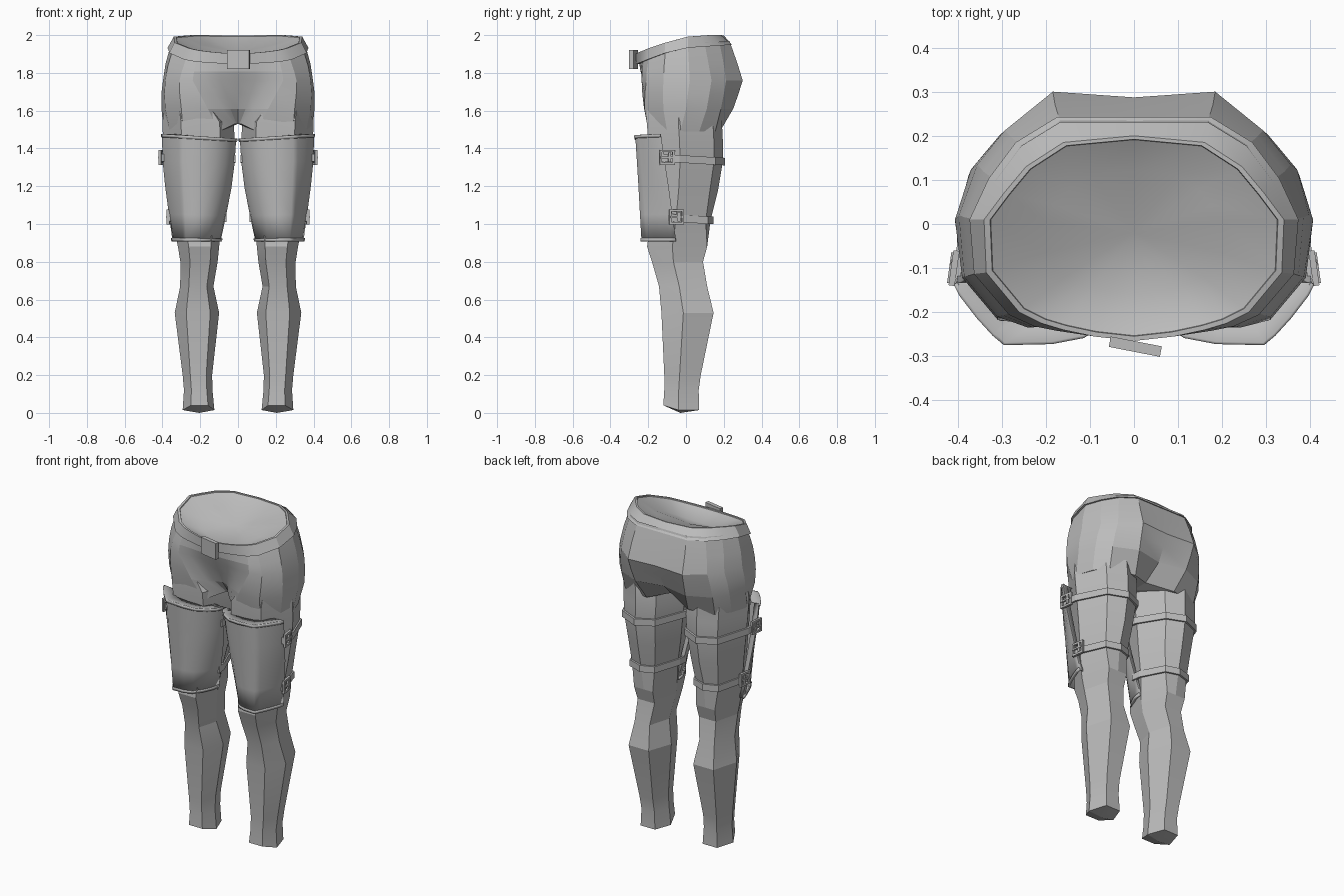
import bpy, bmesh, math
from mathutils import Matrix, Vector

if "Cube" in bpy.data.objects:
    bpy.data.objects.remove(bpy.data.objects["Cube"])

grey = bpy.data.materials.new("plain_grey")
grey.diffuse_color = (0.5, 0.5, 0.5, 1)
grey.use_nodes = True
grey.node_tree.nodes["Principled BSDF"].inputs["Base Color"].default_value = grey.diffuse_color


def finish(name, bm, smooth=None, mirror=False, thick=0):
    bmesh.ops.recalc_face_normals(bm, faces=bm.faces)
    me = bpy.data.meshes.new(name)
    bm.to_mesh(me)
    bm.free()
    me.materials.append(grey)
    ob = bpy.data.objects.new(name, me)
    bpy.context.collection.objects.link(ob)
    if thick:
        m = ob.modifiers.new("thickness", "SOLIDIFY")
        m.thickness, m.offset = thick, 0
    if mirror:
        m = ob.modifiers.new("mirror", "MIRROR")
        m.use_mirror_merge = False
    if smooth:
        bpy.ops.object.select_all(action="DESELECT")
        ob.select_set(True)
        bpy.context.view_layer.objects.active = ob
        bpy.ops.object.shade_smooth_by_angle(angle=math.radians(smooth))
    return ob


def loft(rings, closed=True, wrap=False):
    """Skin a list of equal-length rings; returns the bmesh and its vertex rows."""
    bm = bmesh.new()
    rows = [[bm.verts.new(p) for p in r] for r in rings]
    n = len(rows[0])
    pairs = list(zip(rows, rows[1:])) + ([(rows[-1], rows[0])] if wrap else [])
    for a, b in pairs:
        for i in range(n if closed else n - 1):
            j = (i + 1) % n
            bm.faces.new((a[i], a[j], b[j], b[i]))
    return bm, rows


def fan(bm, row, centre):
    c = bm.verts.new(centre)
    for i in range(len(row)):
        bm.faces.new((row[i], row[(i + 1) % len(row)], c))


def lerp_table(table, t):
    for a, b in zip(table, table[1:]):
        if (a[0] - t) * (b[0] - t) <= 0:
            f = (t - a[0]) / (b[0] - a[0])
            return [u + (v - u) * f for u, v in zip(a, b)]
    return list(table[0] if abs(t - table[0][0]) < abs(t - table[-1][0]) else table[-1])


def box(bm, size, centre, rot=Matrix()):
    m = Matrix.Translation(centre) @ rot @ Matrix.Diagonal((*size, 1))
    bmesh.ops.create_cube(bm, size=1, matrix=m)


# ---- pelvis: half rings run from front centre round the +x side to back centre
WAIST = [(0, -.265), (.09, -.255), (.16, -.24), (.21, -.225), (.26, -.2), (.335, -.11),
         (.34, .01), (.295, .07), (.245, .13), (.16, .185), (0, .2)]
UNDER = [(0, -.255), (.09, -.247), (.17, -.235), (.22, -.225), (.275, -.2), (.352, -.11),
         (.362, .01), (.32, .1), (.26, .18), (.17, .235), (0, .235)]
HIP = [(0, -.22), (.09, -.225), (.17, -.23), (.24, -.235), (.31, -.21), (.385, -.12),
       (.397, .02), (.355, .135), (.293, .212), (.184, .3), (0, .287)]
SEAT = [(0, -.15), (.04, -.165), (.08, -.185), (.16, -.222), (.3, -.22), (.385, -.12),
        (.405, .0), (.375, .11), (.31, .185), (.17, .25), (0, .215)]
CROTCH = [(0, -.09), (.008, -.1), (.016, -.12), (.1, -.19), (.29, -.198), (.36, -.1),
          (.394, -.03), (.36, .07), (.305, .155), (.14, .18), (0, .1)]
BELT_TOP = [(-.27, 1.9), (-.2, 1.93), (-.1, 1.963), (.01, 1.992), (.13, 2.0), (.19, 2.0), (.25, 1.99)]
BELT_LOW = [(-.27, 1.84), (-.2, 1.87), (-.1, 1.908), (.01, 1.933), (.25, 1.95)]


def full(half, z, s=1.0, drop=0.0):
    """Mirror a half ring; z is a height, or a table of heights along y."""
    pts = half + [(-x, y) for x, y in reversed(half[1:-1])]
    return [(x * s, y * s, (lerp_table(z, y)[1] if isinstance(z, list) else z) - drop)
            for x, y in pts]


def between(a, b):
    return [((p[0] + q[0]) / 2, (p[1] + q[1]) / 2) for p, q in zip(a, b)]


upper_hip = [(y, z * .5 + .88) for y, z in BELT_LOW]
low_ring = [(x, y, 1.53 if abs(x) < .02 else 1.49) for x, y, _ in full(CROTCH, 0)]
bm, rows = loft([full(UNDER, BELT_LOW, .98, -.02), full(between(UNDER, HIP), upper_hip, 1.012),
                 full(HIP, 1.76), full(between(HIP, SEAT), 1.69, 1.012), full(SEAT, 1.61),
                 low_ring])
fan(bm, rows[-1], (0, 0, 1.53))
finish("pelvis", bm, 12)

# waist band and the dished top inside it
bm, rows = loft([full(WAIST, BELT_TOP, .95, .012), full(WAIST, BELT_TOP, .96), full(WAIST, BELT_TOP),
                 full(UNDER, BELT_LOW, 1.03), full(UNDER, BELT_LOW, .97)])
finish("belt", bm, 25)
bm, rows = loft([full(WAIST, BELT_TOP, .955, .006), full(WAIST, BELT_TOP, .6, .05)])
fan(bm, rows[-1], (0, -.02, 1.905))
finish("waist_cap", bm, 60)

bm = bmesh.new()
box(bm, (.118, .024, .1), (.003, -.278, 1.87), Matrix.Rotation(math.radians(-11), 4, "Z"))
finish("belt_buckle", bm)

# ---- legs: z, inner x, outer x, front y, back y, depth of the back corners
LEG = [(1.62, .09, .39, -.205, .19, .88), (1.54, .022, .4, -.208, .19, .88),
       (1.44, .018, .397, -.2, .195, .88),
       (1.33, .03, .388, -.195, .195, .88), (1.18, .05, .368, -.19, .17, .88),
       (1.02, .082, .346, -.186, .13, .92), (.88, .1, .318, -.206, .112, 1),
       (.8, .108, .305, -.18, .09, 1), (.67, .13, .306, -.143, .112, 1),
       (.53, .1, .335, -.13, .146, 1), (.2, .137, .293, -.115, .078, 1),
       (.12, .135, .286, -.115, .067, 1), (.03, .125, .293, -.12, .07, 1)]


def leg_ring(z, grow=0.0):
    _, xi, xo, yf, yb, c = lerp_table(LEG, z)
    xi, xo, yf, yb = xi - grow, xo + grow, yf - grow, yb + grow
    uv = [(.2, 0), (.74, 0), (1, .42), (.8, c), (.5, 1), (.22, c), (0, .47)]
    return [(xi + u * (xo - xi), yf + v * (yb - yf), z) for u, v in uv]


rings = [leg_ring(r[0]) for r in LEG]
rings[-1] = [(x, y, .04 if y < -.1 else .015) for x, y, z in rings[-1]]
bm, rows = loft(rings)
fan(bm, rows[-1], (.205, -.03, 0))
bm.faces.new(rows[0])
finish("legs", bm, 12, mirror=True)

# ---- thigh plates: z, inner x, outer x, front y, side edge y
PLATE = [(1.47, .012, .4, -.266, -.135), (1.33, .022, .396, -.256, -.115),
         (1.2, .038, .383, -.248, -.095), (1.05, .066, .363, -.24, -.075),
         (.91, .094, .344, -.232, -.055)]
SECTION = [(.07, .98), (0, 1), (.03, .72), (.13, .4), (.27, .12), (.45, .02), (.72, 0), (.78, .15),
           (.87, .44), (.97, .82), (1, 1), (.92, .98)]


def plate_ring(z, grow=0.0, inset=0.0):
    _, xi, xo, yf, yb = lerp_table(PLATE, z)
    xi, xo, yf = xi - grow + inset, xo + grow - inset, yf - grow + inset
    tilt = .025 * (z - .9) / .57
    return [(xi + u * (xo - xi), yf + v * (yb - yf), z + tilt * (u - .8)) for u, v in SECTION]


rings = [plate_ring(1.468, 0, .055)] + [plate_ring(r[0]) for r in PLATE]
bm, _ = loft(rings, closed=False)
finish("thigh_plates", bm, 60, mirror=True, thick=.008)
for name, z0, z1 in (("plate_top_rims", 1.455, 1.472), ("plate_bottom_rims", .908, .925)):
    bm, _ = loft([plate_ring(z0, .004)[1:-1], plate_ring(z1, .004)[1:-1]], closed=False)
    finish(name, bm, 60, mirror=True, thick=.01)

# ---- straps around the back of each thigh, with a framed buckle on the outside
for name, z, by, bx in (("upper", 1.345, -.1, .405), ("lower", 1.03, -.05, .362)):
    edge = lerp_table(PLATE, z)
    rows = []
    for dz, grow in ((-.02, 0), (-.02, .012), (.02, .012), (.02, 0)):
        back = [(x, y, z + dz - .06 * (y + .04)) for x, y, _ in leg_ring(z, grow)[2:]]
        start = (edge[2] - .004 + grow, edge[4] - .02, z + dz + .005)
        end = (edge[1] + .004 - grow, edge[4] - .02, z + dz)
        rows.append([start] + back + [end])
    bm, r = loft(rows, closed=False, wrap=True)
    for k in (0, -1):
        bm.faces.new([row[k] for row in r])
    finish(name + "_straps", bm, mirror=True)

    bm = bmesh.new()
    tilt = Matrix.Rotation(math.radians(8), 4, "Z")
    place = Matrix.Translation((bx + .003, by, z + .008)) @ tilt
    for s in (-1, 1):
        box(bm, (.014, .08, .012), (0, 0, s * .034))
        box(bm, (.014, .012, .08), (0, s * .034, 0))
    box(bm, (.01, .07, .01), (.006, 0, 0))
    box(bm, (.012, .014, .052), (.003, .012, 0))
    bm.transform(place)
    finish(name + "_strap_buckles", bm, mirror=True)
